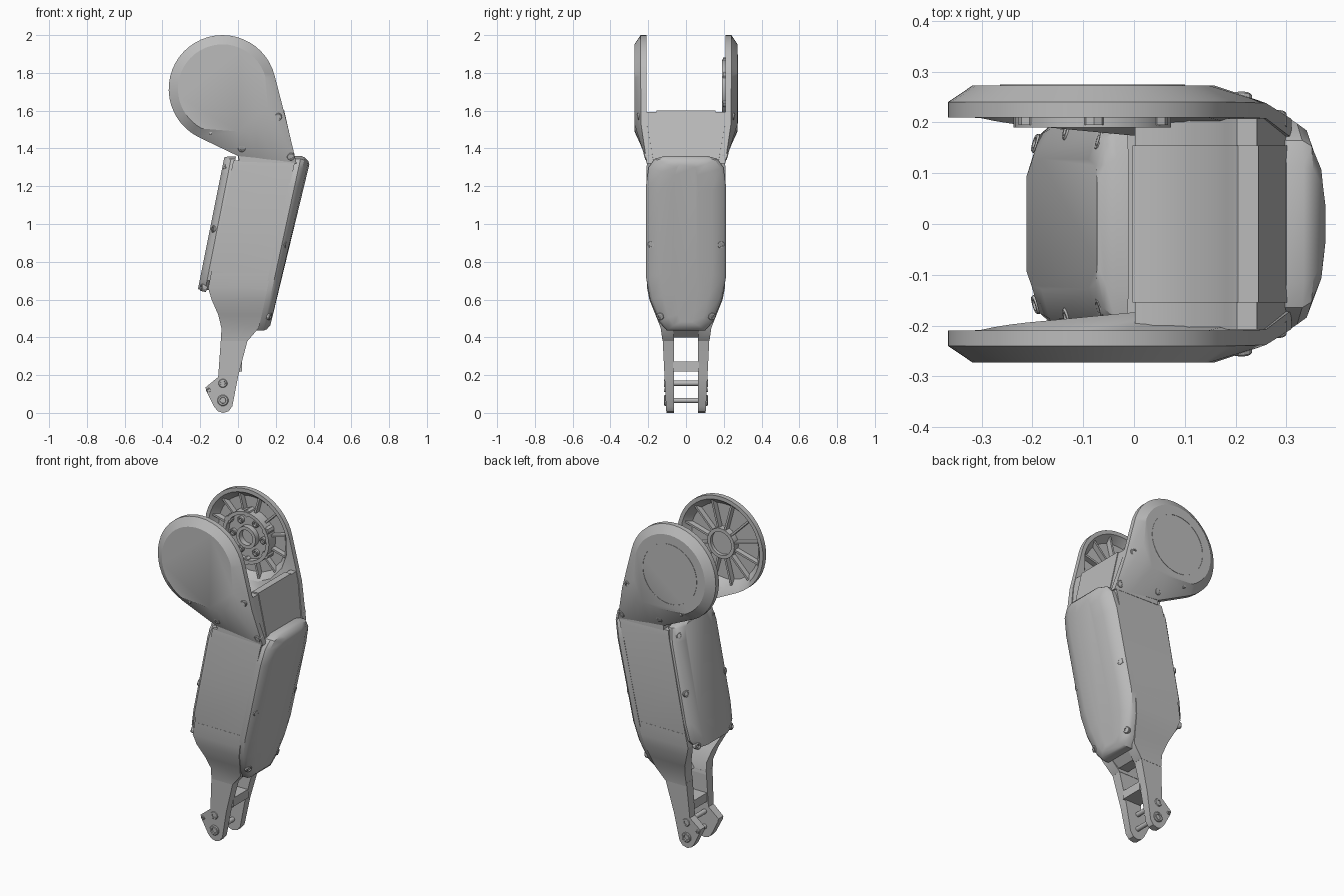
import bpy, bmesh
from math import sin, cos, radians, pi
from mathutils import Vector

cube = bpy.data.objects.get("Cube")
if cube:
    bpy.data.objects.remove(cube)

grey = bpy.data.materials.new("machined grey")
grey.use_nodes = True
COLOUR = (0.5, 0.5, 0.5, 1)
grey.diffuse_color = COLOUR
grey.node_tree.nodes["Principled BSDF"].inputs["Base Color"].default_value = COLOUR


def loft(name, loops, caps=True, closed=False, angle=28):
    """Skin a series of equal-length point loops."""
    bm = bmesh.new()
    rings = [[bm.verts.new(p) for p in loop] for loop in loops]
    pairs = list(zip(rings, rings[1:]))
    if closed:
        pairs.append((rings[-1], rings[0]))
    for a, b in pairs:
        for i in range(len(a)):
            j = (i + 1) % len(a)
            bm.faces.new((a[i], a[j], b[j], b[i]))
    if caps and not closed:
        bm.faces.new(rings[0])
        bm.faces.new(rings[-1])
    bmesh.ops.recalc_face_normals(bm, faces=bm.faces)
    mesh = bpy.data.meshes.new(name)
    bm.to_mesh(mesh)
    bm.free()
    obj = bpy.data.objects.new(name, mesh)
    bpy.context.collection.objects.link(obj)
    mesh.materials.append(grey)
    bpy.ops.object.select_all(action='DESELECT')
    obj.select_set(True)
    bpy.context.view_layer.objects.active = obj
    bpy.ops.object.shade_smooth_by_angle(angle=radians(angle))
    return obj


def extrude(name, profile, y0, y1):
    """Extrude an x-z profile along y."""
    return loft(name, [[(x, y, z) for x, z in profile] for y in (y0, y1)])


def box(name, x0, x1, y0, y1, z0, z1):
    return extrude(name, [(x0, z0), (x1, z0), (x1, z1), (x0, z1)], y0, y1)


def circle(cx, cz, r, n=32):
    return [(cx + r * cos(2 * pi * i / n), cz + r * sin(2 * pi * i / n)) for i in range(n)]


def ring(name, cx, cz, r_in, r_out, y0, y1):
    steps = [(r_in, y0), (r_out, y0), (r_out, y1), (r_in, y1)]
    return loft(name, [[(x, y, z) for x, z in circle(cx, cz, r)] for r, y in steps], closed=True)


def screw(name, pos, axis, r=0.02, depth=0.03):
    """Round screw head with a socket; pos is the middle of its outer face."""
    axis = Vector(axis).normalized()
    u = axis.orthogonal().normalized()
    v = axis.cross(u)
    steps = [(r, -depth), (r, -0.004), (r * 0.85, 0), (r * 0.55, 0), (r * 0.5, -0.012)]
    loft(name, [[Vector(pos) + axis * d + u * x + v * y for x, y in circle(0, 0, k, 12)]
                for k, d in steps])


SIDES = ((-1, "right"), (1, "left"))     # -y and +y halves
HX, HZ = -0.082, 1.715                    # hip joint centre


# Upper side plates: teardrop shells with a dished inner face
def arc(r):
    return [(HX + r * cos(radians(a)), HZ + r * sin(radians(a)))
            for a in [14 + 229 * i / 30 for i in range(31)]]


def dish(r):
    return arc(r) + [(HX + r * cos(radians(a)), HZ + r * sin(radians(a)))
                     for a in (265, 285, 305, 330, 350)]


tail = [(0, 1.36), (0.1, 1.35), (0.2, 1.335), (0.31, 1.32), (0.26, 1.53)]
flat_tail = [(0, 1.49), (0.05, 1.49), (0.1, 1.5), (0.15, 1.53), (0.158, 1.62)]
outline = arc(0.285) + tail
plateau = arc(0.236) + flat_tail


def rim_y(z, high, low):
    t = min(1, max(0, (z - 1.34) / 0.2))
    return low + (high - low) * t


for s, side in SIDES:
    loops = [[(x, s * 0.254, z) for x, z in dish(0.225)],
             [(x, s * 0.21, z) for x, z in dish(0.262)],
             [(x, s * rim_y(z, 0.21, 0.17), z) for x, z in outline],
             [(x, s * rim_y(z, 0.24, 0.207), z) for x, z in outline],
             [(x, s * 0.273, z) for x, z in plateau]]
    loft(side + "_hip_plate", loops)
    # Radial ribs inside the dish
    hub = 0.155 if s > 0 else 0.09
    for i in range(12):
        a = 2 * pi * (i + 0.5) / 12
        d, n = Vector((cos(a), 0, sin(a))), Vector((-sin(a), 0, cos(a))) * 0.006
        c = Vector((HX, 0, HZ))
        near, far = c + d * (hub - 0.005), c + d * 0.25
        loft(side + "_dish_rib", [[p + Vector((0, s * y, 0)) for p in (near - n, far - n, far + n, near + n)]
                                  for y in (0.222, 0.258)])
    ring(side + "_hub_ring", HX, HZ, hub - 0.02, hub, s * (0.19 if s > 0 else 0.215), s * 0.258)
    for x, z, y in ((0.02, 1.4, 0.232), (0.212, 1.565, 0.256), (0.28, 1.355, 0.22)):
        screw(side + "_plate_screw", (x, s * y, z), (0, s, -0.3), 0.021)

# Motor flange on the left plate's inner side
extrude("hub_floor", circle(HX, HZ, 0.145), 0.225, 0.256)
ring("hub_inner_ring", HX, HZ, 0.045, 0.065, 0.192, 0.23)
for i in range(6):
    a = 2 * pi * i / 6
    screw("hub_bolt", (HX + 0.1 * cos(a), 0.205, HZ + 0.1 * sin(a)), (0, -1, 0), 0.02)
    box_c = circle(HX + 0.145 * cos(a + 0.5), HZ + 0.145 * sin(a + 0.5), 0.022, 8)
    extrude("hub_lug", box_c, 0.195, 0.25)
ring("plate_cover_seam", HX, HZ, 0.178, 0.182, 0.268, 0.275)
extrude("right_hub_disc", circle(HX, HZ, 0.075), -0.256, -0.235)

# Neck saddle joining the plates, hollowed around the joint
saddle = [(0, 1.33), (0.308, 1.32), (0.245, 1.6), (0.205, 1.6)]
saddle += [(HX + 0.305 * cos(radians(a)), HZ + 0.305 * sin(radians(a)))
           for a in range(-25, -76, -5)]
extrude("neck_panel", saddle, -0.155, 0.155)
flank = [(0.15 + (x - 0.15) * 0.97, 1.33 + (z - 1.33) * 0.97) for x, z in saddle]
extrude("neck_flanks", flank, -0.208, 0.208)


# Leaning front and back lines of the main body
def front_x(z):
    return 0.11 + 0.218 * (z - 0.45)


def back_x(z):
    return -0.16 + 0.197 * (z - 0.65)


# Main body
loft("thigh_body", [[(back_x(z), -w, z), (front_x(z), -w, z), (front_x(z), w, z), (back_x(z), w, z)]
                    for z, w in ((0.66, 0.2), (0.72, 0.209), (1.0, 0.211), (1.3, 0.209), (1.335, 0.205))])

# Flaring side walls above the fork, leaving the back open
walls = [(0.38, -0.09, 0.05, 0.062, 0.124), (0.45, -0.088, 0.11, 0.07, 0.134),
         (0.52, -0.105, 0.126, 0.1, 0.162), (0.6, -0.14, 0.143, 0.14, 0.194),
         (0.66, -0.158, 0.156, 0.165, 0.206), (0.74, -0.142, 0.173, 0.17, 0.21)]
arm = [(-0.09, 0.4), (-0.105, 0.19), (-0.172, 0.135), (-0.168, 0.115), (-0.125, 0.03), (-0.105, 0.008),
       (-0.08, 0), (-0.05, 0.008), (-0.03, 0.035), (0.002, 0.2), (0.055, 0.4)]
for s, side in SIDES:
    loft(side + "_flared_wall", [[(a, s * i, z), (b, s * i, z), (b, s * o, z), (a, s * o, z)]
                                 for z, a, b, i, o in walls])
    loft(side + "_fork_arm", [[(x, s * 0.064, z) for x, z in arm],
                              [(x, s * (0.104 + 0.05 * z), z) for x, z in arm]])
    for x, z, r in ((-0.08, 0.157, 0.024), (-0.08, 0.066, 0.03), (-0.155, 0.12, 0.011)):
        screw(side + "_fork_screw", (x, s * 0.116, z), (0, s, 0), r)

# Fork bridges and cross pins
box("fork_bridge", -0.095, 0.02, -0.07, 0.07, 0.22, 0.272)
extrude("window_head", [(-0.01, 0.4), (0.055, 0.4), (0.11, 0.45), (0.11, 0.5), (0.06, 0.5)], -0.075, 0.075)
for z, r in ((0.157, 0.014), (0.066, 0.014)):
    extrude("fork_pin", circle(-0.08, z, r, 16), -0.08, 0.08)


# Domed covers, lofted outward from the leaning faces
def cover(name, half, base, steps, z_mid):
    pts = half + [(-y, z) for y, z in reversed(half)]
    return loft(name, [[(base(z) + off, y * sy, z_mid + (z - z_mid) * sz) for y, z in pts]
                       for sy, sz, off in steps], angle=35)


cover("front_cover",
      [(0.115, 1.36), (0.165, 1.345), (0.198, 1.3), (0.212, 1.2), (0.212, 0.72),
       (0.19, 0.6), (0.14, 0.48), (0.1, 0.435)],
      front_x, [(1, 1, -0.008), (1, 1, 0.026), (0.93, 0.985, 0.045), (0.65, 0.94, 0.064),
                (0.3, 0.9, 0.069)], 0.9)
cover("back_cover",
      [(0.13, 1.358), (0.185, 1.345), (0.205, 1.27), (0.207, 0.8), (0.195, 0.7), (0.15, 0.65)],
      back_x, [(1, 1, 0.01), (1, 1, -0.014), (0.9, 0.995, -0.036), (0.62, 0.985, -0.052)], 1.0)

# Cover screws
for s, side in SIDES:
    for y, z in ((0.166, 1.26), (0.186, 0.89), (0.138, 0.51)):
        screw(side + "_front_cover_screw", (front_x(z) + 0.05, s * y, z), (1, s * 0.3, -0.2))
    for y, z in ((0.165, 1.3), (0.185, 0.975), (0.16, 0.665)):
        screw(side + "_back_cover_screw", (back_x(z) - 0.04, s * y, z), (-1, s * 0.3, 0.2))
